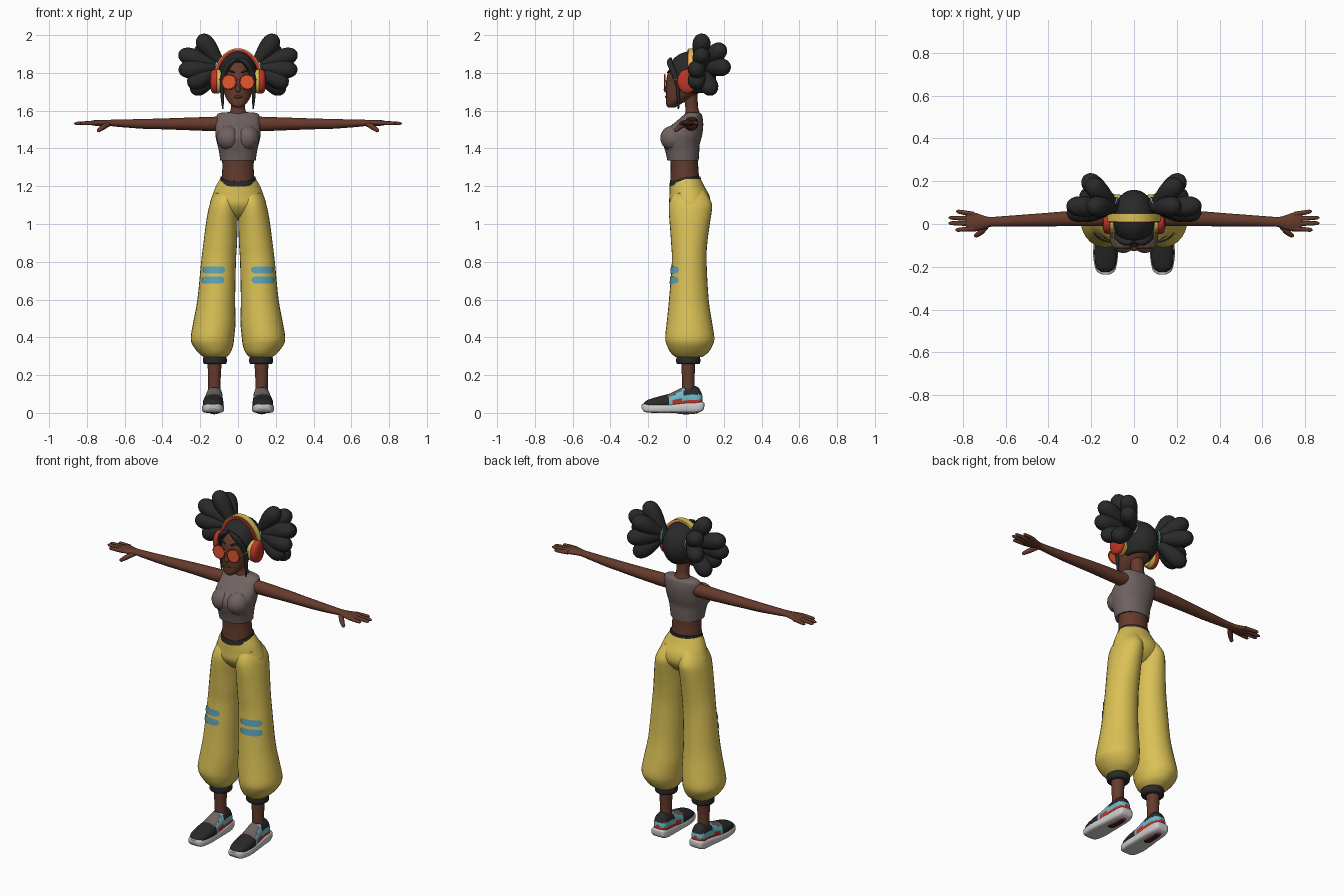
import bpy, bmesh, math
from mathutils import Vector, Matrix

if "Cube" in bpy.data.objects:
    bpy.data.objects.remove(bpy.data.objects["Cube"])


def material(name, r, g, b):
    m = bpy.data.materials.new(name)
    m.use_nodes = True
    m.diffuse_color = (r, g, b, 1)
    bsdf = m.node_tree.nodes["Principled BSDF"]
    bsdf.inputs["Base Color"].default_value = (r, g, b, 1)
    bsdf.inputs["Roughness"].default_value = 0.8
    return m


SKIN = material("brown skin", .13, .043, .025)
LIPS = material("dark lips", .09, .025, .018)
BLACK = material("soft black", .022, .022, .023)
GREY = material("warm grey", .16, .125, .12)
YELLOW = material("yellow", .70, .53, .09)
BLUE = material("patch blue", .11, .37, .48)
TEAL = material("light teal", .15, .50, .60)
RED = material("red", .52, .035, .02)
ORANGE = material("lens orange", .75, .10, .03)
WHITE = material("sole white", .62, .61, .61)


def finish(name, bm, mats, mirror=False, rule=None):
    bmesh.ops.recalc_face_normals(bm, faces=bm.faces)
    me = bpy.data.meshes.new(name)
    bm.to_mesh(me)
    bm.free()
    for m in mats if isinstance(mats, list) else [mats]:
        me.materials.append(m)
    for p in me.polygons:
        p.use_smooth = True
        if rule:
            p.material_index = rule(p.center, p.normal)
    me.set_sharp_from_angle(angle=math.radians(50))
    ob = bpy.data.objects.new(name, me)
    bpy.context.scene.collection.objects.link(ob)
    if mirror:
        ob.modifiers.new("Mirror", "MIRROR").use_mirror_merge = False
    return ob


def bridge(name, rings, mats, mirror=False, rule=None, caps=True, closed=True):
    bm = bmesh.new()
    rows = [[bm.verts.new(p) for p in ring] for ring in rings]
    n = len(rows[0])
    for a, b in zip(rows, rows[1:]):
        for i in range(n if closed else n - 1):
            j = (i + 1) % n
            bm.faces.new((a[i], a[j], b[j], b[i]))
    if caps:
        bm.faces.new(rows[0])
        bm.faces.new(rows[-1])
    return finish(name, bm, mats, mirror, rule)


def dense(keys, steps):
    """Smoothly interpolate the key sections."""
    out = []
    for i in range(len(keys) - 1):
        quad = [Vector(keys[min(max(k, 0), len(keys) - 1)]) for k in range(i - 1, i + 3)]
        a, b, c, d = quad
        for s in range(steps):
            t = s / steps
            out.append(b + (c - a) * t / 2 + (a * 2 - b * 5 + c * 4 - d) * t**2 / 2
                       + (b * 3 - a - c * 3 + d) * t**3 / 2)
    return out + [Vector(keys[-1])]


def loft(name, keys, mats, axis="z", power=2, steps=4, segs=28, warp=None, **kw):
    """Keys are (position along axis, centre 1, centre 2, radius 1, radius 2)."""
    def bend(v):
        return math.copysign(abs(v) ** (2 / power), v)
    rings = []
    for t, c1, c2, r1, r2 in dense(keys, steps):
        ring = []
        for i in range(segs):
            a = math.tau * i / segs
            u, v = c1 + r1 * bend(math.cos(a)), c2 + r2 * bend(math.sin(a))
            p = Vector({"x": (t, u, v), "y": (u, t, v), "z": (u, v, t)}[axis])
            ring.append(warp(p) if warp else p)
        rings.append(ring)
    return bridge(name, rings, mats, **kw)


def ball(name, loc, size, mat, mirror=False):
    bm = bmesh.new()
    m = Matrix.Translation(loc) @ Matrix.Diagonal((*size, 1))
    bmesh.ops.create_uvsphere(bm, u_segments=24, v_segments=14, radius=1, matrix=m)
    return finish(name, bm, mat, mirror)


def tube(name, points, radii, mat, mirror=False, cyclic=False):
    cu = bpy.data.curves.new(name, "CURVE")
    cu.dimensions, cu.bevel_depth, cu.bevel_resolution = "3D", 1, 3
    cu.resolution_u, cu.use_fill_caps = 5, True
    sp = cu.splines.new("BEZIER")
    sp.bezier_points.add(len(points) - 1)
    sp.use_cyclic_u = cyclic
    for i, (bp, co) in enumerate(zip(sp.bezier_points, points)):
        bp.co, bp.handle_left_type, bp.handle_right_type = co, "AUTO", "AUTO"
        bp.radius = radii[i] if isinstance(radii, list) else radii
    tmp = bpy.data.objects.new(name, cu)
    bpy.context.scene.collection.objects.link(tmp)
    bpy.context.view_layer.update()
    me = bpy.data.meshes.new_from_object(tmp.evaluated_get(bpy.context.evaluated_depsgraph_get()))
    bpy.data.objects.remove(tmp)
    bm = bmesh.new()
    bm.from_mesh(me)
    for f in bm.faces:
        f.material_index = 0
    bpy.data.meshes.remove(me)
    return finish(name, bm, mat, mirror)


def circle(centre, normal, r, n=12):
    q = Vector(normal).to_track_quat("Z", "Y")
    return [Vector(centre) + q @ Vector((r * math.cos(math.tau * i / n), r * math.sin(math.tau * i / n), 0))
            for i in range(n)]


# Trousers: hips, legs, waistband, knee patches
def dip(p):
    if p.z > 1.17:
        p.z -= .025 * max(0, -p.y) / .08
    return p


loft("trouser_hips", [(1.03, 0, .02, .05, .03), (1.05, 0, .02, .11, .07), (1.1, 0, .02, .148, .106),
     (1.15, 0, .018, .136, .106), (1.2, 0, .005, .117, .092), (1.24, 0, -.004, .094, .082)], YELLOW, warp=dip)
LEG = [(.295, .122, .014, .06, .07), (.32, .125, .018, .086, .1), (.36, .133, .02, .108, .122),
       (.4, .135, .02, .115, .13), (.48, .125, .018, .112, .12), (.6, .115, .015, .1, .105),
       (.8, .103, .017, .092, .092), (.9, .094, .017, .089, .096), (1, .086, .02, .084, .106),
       (1.05, .081, .022, .081, .112), (1.1, .075, .024, .076, .114), (1.14, .068, .022, .066, .1),
       (1.18, .06, .02, .045, .075)]
loft("trouser_legs", LEG, YELLOW, mirror=True)
loft("waistband", [(1.225, 0, -.004, .098, .085), (1.252, 0, -.004, .092, .081)], BLACK, steps=1, warp=dip)


def on_leg(z, a, lift):
    rows = dense(LEG, 4)
    lo, hi = next((p, q) for p, q in zip(rows, rows[1:]) if q[0] >= z)
    k = lo.lerp(hi, (z - lo[0]) / (hi[0] - lo[0]))
    return (k[1] + (k[3] + lift) * math.sin(a), k[2] - (k[4] + lift) * math.cos(a), z)


for label, mid in (("upper", .757), ("lower", .703)):
    rows = []
    for i in range(21):
        u = i / 10 - 1
        h = .018 * (1 - u**6) ** .5 + .001
        rows.append([on_leg(mid + h * s, .3 + .7 * u, .004) for s in (-1, 0, 1)])
    bridge(label + "_knee_patch", rows, BLUE, mirror=True, caps=False, closed=False)

# Ankles and cuffs
loft("ankle_cuffs", [(.258, .122, .012, .055, .055), (.266, .122, .012, .062, .063),
     (.29, .122, .012, .062, .063), (.305, .122, .012, .055, .056)], BLACK, mirror=True)
loft("ankles", [(.09, .125, .014, .034, .034), (.17, .125, .012, .033, .033),
     (.28, .124, .012, .038, .038)], SKIN, mirror=True)


# Shoes with coloured side panels
def shoe_rule(c, n):
    if n.z > .6 and -.1 < c.y < -.02:
        return 3
    if abs(n.x) > .35 or c.y > .06:
        if c.z < .07 and c.y > -.07:
            return 2
        if c.y > -.085 and c.z < .096 or abs(c.y + .03 - (c.z - .11) * .6) < .016:
            return 1
    return 0


loft("shoe_uppers", [(-.225, .133, .04, .02, .012), (-.2, .133, .045, .045, .025), (-.14, .132, .05, .054, .038),
     (-.08, .13, .055, .052, .05), (-.03, .127, .062, .047, .068), (.02, .125, .068, .044, .075),
     (.06, .125, .068, .042, .07), (.08, .125, .06, .032, .05), (.088, .125, .055, .015, .03)],
     [BLACK, TEAL, RED, GREY], axis="y", power=2.4, steps=6, segs=40, mirror=True, rule=shoe_rule)
loft("shoe_soles", [(-.235, .133, .035, .02, .01), (-.215, .133, .026, .045, .022), (-.15, .133, .023, .058, .023),
     (-.08, .131, .024, .056, .024), (0, .127, .028, .052, .028), (.06, .126, .03, .048, .029),
     (.09, .126, .036, .04, .022), (.097, .126, .042, .02, .01)], WHITE, axis="y", power=4, mirror=True)

# Torso and crop top
loft("waist", [(1.2, 0, -.006, .09, .079), (1.22, 0, -.006, .088, .078), (1.3, 0, -.008, .083, .073),
     (1.37, 0, -.01, .086, .074)], SKIN)
loft("crop_top", [(1.337, 0, -.016, .094, .083), (1.38, 0, -.019, .1, .089), (1.42, 0, -.024, .109, .096),
     (1.46, 0, -.021, .118, .104), (1.5, 0, -.007, .12, .097), (1.54, 0, .018, .118, .073),
     (1.575, 0, .035, .112, .05), (1.588, 0, .038, .095, .036), (1.592, 0, .038, .05, .02)], GREY, power=2.2)
ball("bust", (.05, -.068, 1.455), (.062, .068, .066), GREY, mirror=True)
loft("neck", [(1.56, 0, .035, .06, .042), (1.59, 0, .034, .045, .038), (1.62, 0, .03, .037, .034),
     (1.7, 0, .022, .04, .038)], SKIN)

# Arms and hands
loft("arms", [(.09, .03, 1.535, .035, .034), (.12, .028, 1.53, .037, .038), (.3, .025, 1.53, .035, .032),
     (.42, .02, 1.53, .031, .028), (.5, .017, 1.53, .028, .026), (.62, .012, 1.533, .024, .02),
     (.67, .01, 1.535, .023, .017), (.7, .008, 1.535, .03, .016), (.74, .009, 1.535, .043, .016),
     (.77, .012, 1.535, .045, .013), (.785, .013, 1.535, .036, .008)], SKIN, axis="x", mirror=True)
for label, base, tip_x, tip_y in (("index", -.022, .835, -.028), ("middle", .002, .868, .004),
                                  ("ring", .025, .868, .03), ("little", .045, .832, .06)):
    points = [Vector((.75, base, 1.535)).lerp(Vector((tip_x, tip_y, 1.532)), t) for t in (0, .5, .9, 1)]
    tube(label + "_fingers", points, [.012, .011, .009, .003], SKIN, mirror=True)
tube("thumbs", [(.685, -.002, 1.53), (.715, -.036, 1.512), (.74, -.055, 1.494), (.745, -.058, 1.49)],
     [.014, .014, .01, .003], SKIN, mirror=True)

# Head and face
loft("head", [(1.617, 0, -.075, .018, .018), (1.63, 0, -.07, .036, .034), (1.66, 0, -.045, .06, .06),
     (1.7, 0, -.015, .075, .09), (1.75, 0, 0, .082, .105), (1.8, 0, .01, .085, .106), (1.85, 0, .015, .07, .085),
     (1.885, 0, .02, .045, .055), (1.895, 0, .02, .015, .02)], SKIN)
ball("nose", (0, -.104, 1.713), (.013, .014, .018), SKIN)
ball("lips", (0, -.101, 1.673), (.022, .01, .008), LIPS)
tube("eyebrows", [(.018, -.097, 1.802), (.045, -.087, 1.81), (.066, -.066, 1.803)],
     [.004, .006, .002], BLACK, mirror=True)

# Round sunglasses
loft("lenses", [(-.115, .048, 1.752, .035, .037), (-.109, .048, 1.752, .036, .038)],
     ORANGE, axis="y", steps=1, mirror=True)
tube("lens_rims", circle((.048, -.112, 1.752), (0, 1, 0), .037), .004, RED, mirror=True, cyclic=True)
tube("bridge", [(-.014, -.112, 1.762), (0, -.115, 1.765), (.014, -.112, 1.762)], .003, YELLOW)
tube("temple_arms", [(.084, -.11, 1.758), (.094, -.07, 1.762), (.1, 0, 1.765)], .003, YELLOW, mirror=True)

# Hair cap with a curved hairline
cap = []
for k in range(15):
    ring = []
    for i in range(48):
        th = math.tau * i / 48
        s = min(max((min(th, math.tau - th) - .2) / 1.1, 0), 1)
        ph = (.95 + 1.5 * s * s * (3 - 2 * s)) * max(k, .05) / 14
        ring.append((.101 * math.sin(ph) * math.sin(th), .03 - .13 * math.sin(ph) * math.cos(th),
                     1.79 + .125 * math.cos(ph)))
    cap.append(ring)
hair = bridge("hair_cap", cap, BLACK, caps=False)
thick = hair.modifiers.new("Thickness", "SOLIDIFY")
thick.thickness = .012
tube("front_locks", [(.004, -.082, 1.875), (.04, -.086, 1.855), (.07, -.068, 1.81), (.084, -.046, 1.74),
     (.083, -.04, 1.67), (.08, -.04, 1.61)], [.008, .016, .016, .012, .009, .004], BLACK, mirror=True)

# Bunches of teardrop locks with ties
root = Vector((.08, .075, 1.83))
TIPS = [(.205, .085, 2.0), (.215, .2, 1.94), (.315, .085, 1.905), (.315, .05, 1.815),
        (.235, .225, 1.83), (.245, .14, 1.695), (.265, .05, 1.735)]
for n, tip in enumerate(TIPS):
    d = Vector(tip) - root
    turn = d.to_track_quat("Z", "Y")
    shape = [(t * d.length, 0, 0, r, r) for t, r in
             ((0, .018), (.3, .034), (.6, .047), (.82, .045), (.95, .028), (1, .004))]
    loft(f"bunch_lock_{n + 1}", shape, BLACK, segs=18, mirror=True, warp=lambda p: root + turn @ p)
ball("bunch_roots", (.1, .088, 1.832), (.04, .04, .04), BLACK, mirror=True)
tube("hair_ties", circle((.098, .086, 1.832), (.85, .45, .05), .041), .005, TEAL, mirror=True, cyclic=True)


# Headphones
def headband(name, r_in, r_out, y0, y1, mat):
    rings = []
    for i in range(41):
        a = math.pi * i / 40
        c, s = math.cos(a), math.sin(a)
        rings.append([((.115 + r) * c, y, 1.755 + (.158 + r) * s)
                      for r, y in ((r_in, y0), (r_out, y0), (r_out, y1), (r_in, y1))])
    bridge(name, rings, mat)


headband("headband", .006, .017, .012, .048, YELLOW)
headband("headband_padding", -.003, .012, .007, .044, RED)
loft("ear_cushions", [(.085, .006, 1.755, .046, .058), (.108, .006, 1.755, .05, .064),
     (.116, .006, 1.755, .046, .06)], YELLOW, axis="x", mirror=True)
loft("ear_cups", [(.112, .006, 1.755, .05, .062), (.12, .006, 1.755, .053, .065), (.136, .006, 1.755, .048, .06),
     (.144, .006, 1.755, .034, .044), (.147, .006, 1.755, .014, .02)], RED, axis="x", mirror=True)
